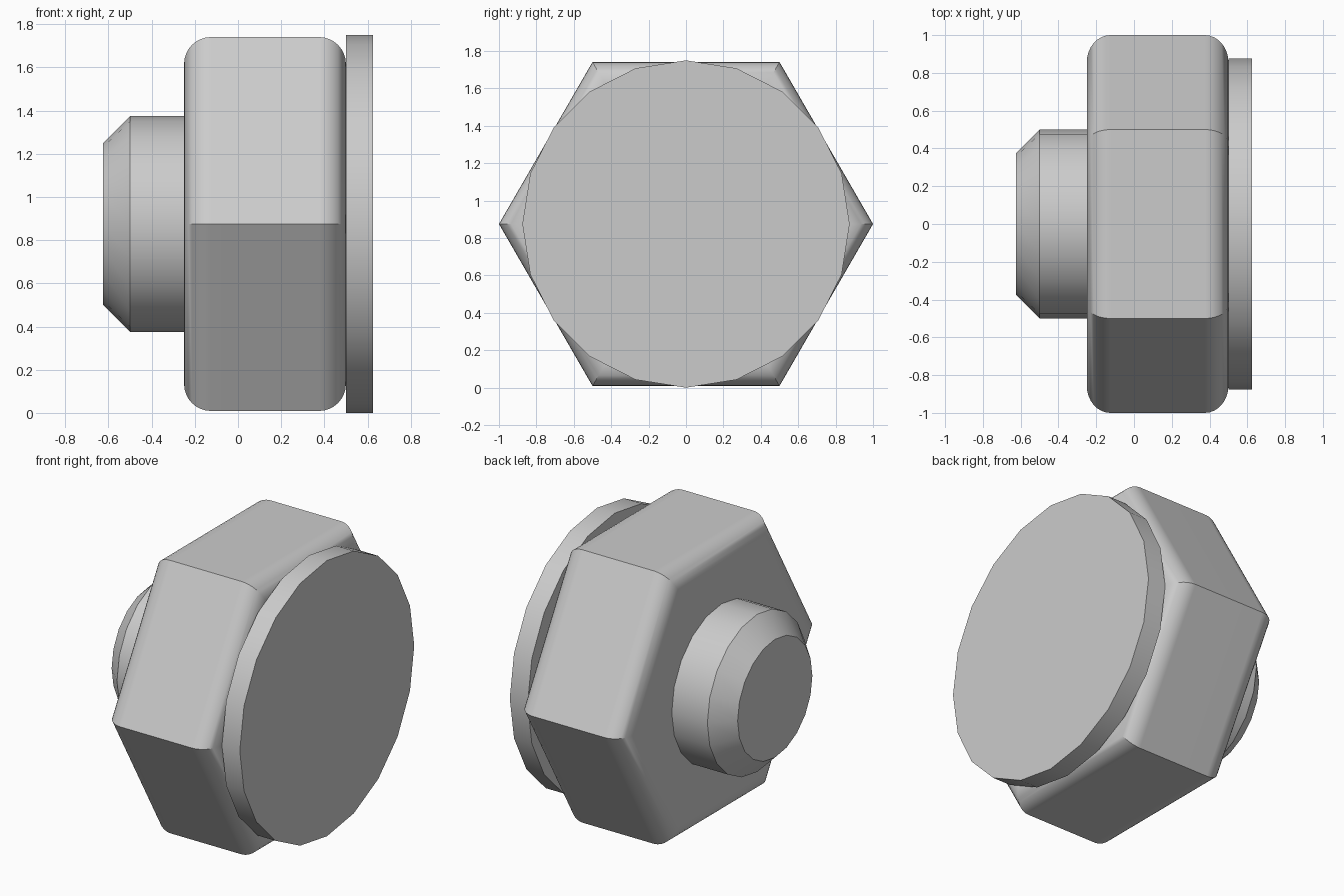
import bpy
import bmesh
from math import cos, sin, pi, radians

cube = bpy.data.objects.get("Cube")
if cube:
    bpy.data.objects.remove(cube, do_unlink=True)

CENTRE_Z = 0.875

# Plain grey metal
metal = bpy.data.materials.new("grey metal")
metal.use_nodes = True
GREY = (0.6, 0.6, 0.6, 1)
metal.diffuse_color = GREY
metal.node_tree.nodes["Principled BSDF"].inputs["Base Color"].default_value = GREY


def lathe(name, profile, sides):
    """Closed solid turned about the x axis from (x, radius) points."""
    bm = bmesh.new()
    rings = []
    for x, r in profile:
        angles = [2 * pi * i / sides for i in range(sides)]
        rings.append([bm.verts.new((x, r * cos(a), r * sin(a))) for a in angles])
    for a, b in zip(rings, rings[1:]):
        for i in range(sides):
            j = (i + 1) % sides
            bm.faces.new((a[i], a[j], b[j], b[i]))
    bm.faces.new(rings[0])
    bm.faces.new(rings[-1])
    bmesh.ops.recalc_face_normals(bm, faces=bm.faces)
    mesh = bpy.data.meshes.new(name)
    bm.to_mesh(mesh)
    bm.free()
    mesh.materials.append(metal)
    obj = bpy.data.objects.new(name, mesh)
    obj.location.z = CENTRE_Z
    bpy.context.collection.objects.link(obj)
    bpy.ops.object.select_all(action="DESELECT")
    obj.select_set(True)
    bpy.context.view_layer.objects.active = obj
    bpy.ops.object.shade_smooth_by_angle(angle=radians(30))
    # Keep the large flat faces evenly shaded next to the fillets
    weighted = obj.modifiers.new("even shading", "WEIGHTED_NORMAL")
    weighted.keep_sharp = True
    return obj


# Hexagonal body with filleted rims
X0, X1, FILLET, STEPS = -0.25, 0.5, 0.125, 8
arc = [(FILLET * (1 - cos(t)), 1 - FILLET * (1 - sin(t)) / cos(pi / 6))
       for t in (pi / 2 * i / STEPS for i in range(STEPS + 1))]
body = [(X0 + d, r) for d, r in arc] + [(X1 - d, r) for d, r in reversed(arc)]
lathe("hex_body", body, 6)

# Round end plate
lathe("end_plate", [(0.5, 0.875), (0.625, 0.875)], 20)

# Chamfered stub on the other side
lathe("stub", [(-0.625, 0.375), (-0.5, 0.5), (-0.25, 0.5)], 20)
